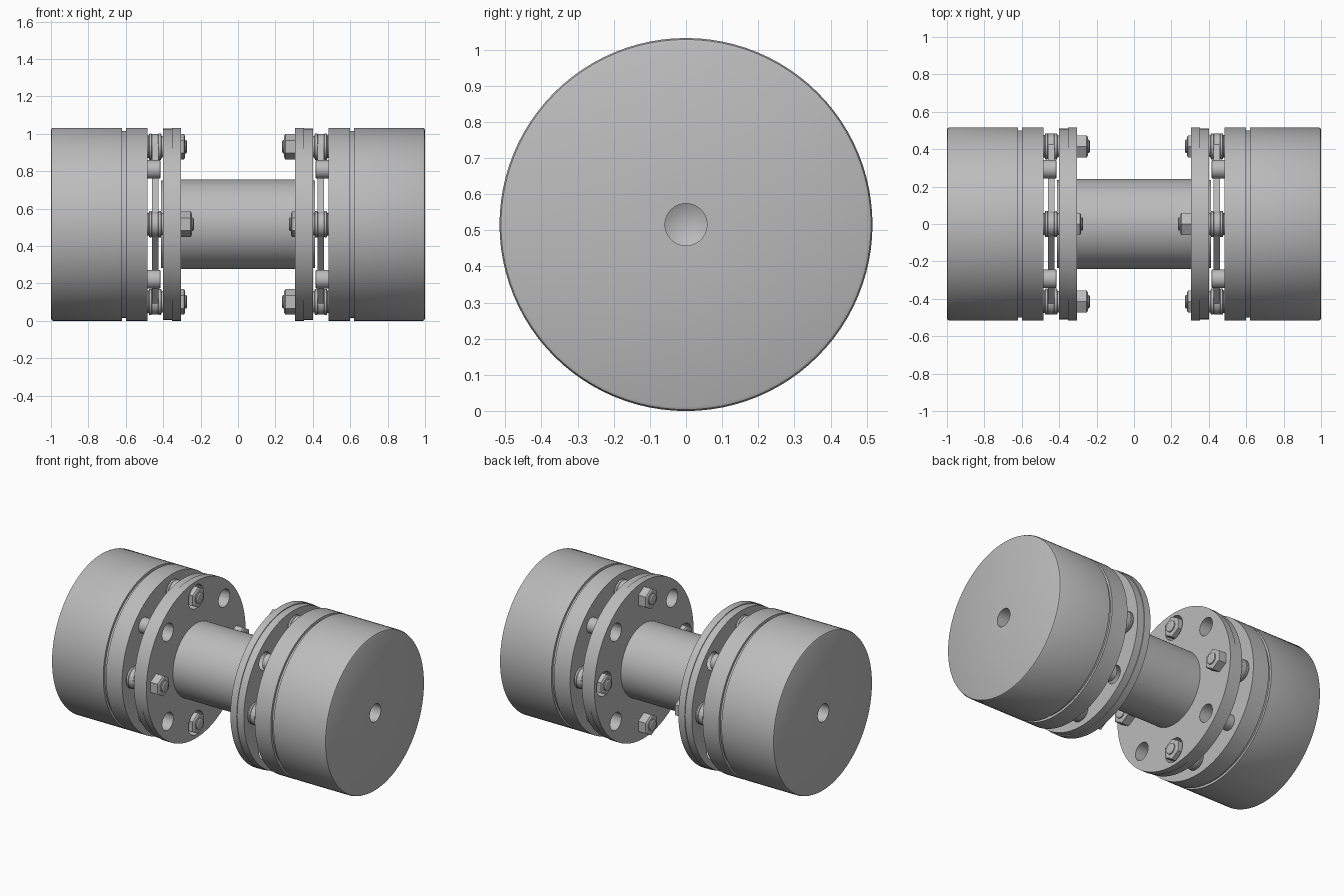
import bpy, bmesh, math
from mathutils import Matrix, Vector

cube = bpy.data.objects.get("Cube")
if cube:
    bpy.data.objects.remove(cube)

R = 0.516          # outer radius, also the height of the shaft axis
BOLT_R = 0.415     # bolt circle radius

steel = bpy.data.materials.new("steel_grey")
steel.use_nodes = True
steel.diffuse_color = (0.5, 0.5, 0.5, 1)
steel.node_tree.nodes["Principled BSDF"].inputs["Base Color"].default_value = (0.5, 0.5, 0.5, 1)


def finish(name, bm):
    """Turn a bmesh into a shaded object."""
    bmesh.ops.recalc_face_normals(bm, faces=bm.faces)
    mesh = bpy.data.meshes.new(name)
    bm.to_mesh(mesh)
    bm.free()
    mesh.materials.append(steel)
    obj = bpy.data.objects.new(name, mesh)
    bpy.context.collection.objects.link(obj)
    return obj


def smooth(obj):
    bpy.ops.object.select_all(action="DESELECT")
    obj.select_set(True)
    bpy.context.view_layer.objects.active = obj
    bpy.ops.object.shade_smooth_by_angle(angle=math.radians(30))


def lathe(bm, profile, side=1, y=0, z=0, steps=96, closed=False):
    """Spin (x, radius) points round an axis parallel to x."""
    pts = [bm.verts.new((side * x, y, R + z + r)) for x, r in profile]
    pairs = list(zip(pts, pts[1:] + pts[:1])) if closed else list(zip(pts, pts[1:]))
    edges = [bm.edges.new(p) for p in pairs]
    bmesh.ops.spin(bm, geom=pts + edges, cent=(0, y, R + z), axis=(1, 0, 0),
                   angle=math.tau, steps=steps, use_duplicate=False)
    bmesh.ops.remove_doubles(bm, verts=bm.verts, dist=1e-5)


def rod(bm, x0, x1, r, side, y, z, steps=32, bevel=0.0):
    """Solid round or hexagonal bar, chamfered at its x0 end."""
    lathe(bm, [(x0, 0), (x0, r - bevel), (x0 + bevel * 0.6, r), (x1, r), (x1, 0)]
          if bevel else [(x0, 0), (x0, r), (x1, r), (x1, 0)], side, y, z, steps)


def around(offset):
    """Four places on the bolt circle."""
    for i in range(4):
        a = offset + i * math.pi / 2
        yield i, BOLT_R * math.cos(a), BOLT_R * math.sin(a)


# Tube joining the two spacer flanges
bm = bmesh.new()
lathe(bm, [(-0.32, 0.24), (0.32, 0.24), (0.32, 0.19), (-0.32, 0.19)], closed=True)
smooth(finish("spacer_tube", bm))

for side, label in ((-1, "right"), (1, "left")):
    # Even positions lie on +-y, odd ones on +-z; nuts alternate between ends
    recessed = 1 if side < 0 else 0

    # Hub with rounded end, thin groove and drilled centre
    bm = bmesh.new()
    lathe(bm, [(0.82, 0), (0.85, 0.058), (1.0, 0.058), (1.0, R - 0.012),
               (0.996, R - 0.004), (0.988, R), (0.62, R), (0.62, R - 0.016),
               (0.6, R - 0.016), (0.6, R), (0.483, R), (0.483, 0)], side)
    smooth(finish(label + "_hub", bm))

    # Spacer flange with a slight rim step and a low inner boss
    bm = bmesh.new()
    lathe(bm, [(0.306, 0.19), (0.306, R), (0.352, R), (0.352, R - 0.005),
               (0.4, R - 0.005), (0.4, 0.235), (0.412, 0.235), (0.412, 0.19)],
          side, closed=True)
    flange = finish(label + "_spacer_flange", bm)

    # Drill clearance holes and nut recesses
    bm = bmesh.new()
    for _, y, z in around(math.pi / 4):
        rod(bm, 0.25, 0.45, 0.058, side, y, z)
    for i, y, z in around(0):
        if i % 2 == recessed:
            rod(bm, 0.25, 0.37, 0.078, side, y, z)
    cutter = finish("hole_cutter", bm)
    cutter.hide_render = True
    mod = flange.modifiers.new("holes", "BOOLEAN")
    mod.object, mod.solver = cutter, "EXACT"
    smooth(flange)
    bpy.ops.object.modifier_apply(modifier=mod.name)
    bpy.data.objects.remove(cutter)
    smooth(flange)

    # Flexible plate: four straight links between neighbouring bolts
    bm = bmesh.new()
    corners = [Vector((side * 0.443, y, R + z)) for _, y, z in around(0)]
    for a, b in zip(corners, corners[1:] + corners[:1]):
        d = b - a
        turn = Matrix.Rotation(math.atan2(d.z, d.y), 4, "X")
        bmesh.ops.create_cube(bm, size=1, matrix=Matrix.Translation((a + b) / 2) @ turn
                              @ Matrix.Diagonal((0.034, d.length, 0.11, 1)))
    for _, y, z in around(0):
        rod(bm, 0.427, 0.459, 0.068, side, y, z)
    smooth(finish(label + "_flexible_plate", bm))

    # Hub pins facing the clearance holes
    bm = bmesh.new()
    for _, y, z in around(math.pi / 4):
        rod(bm, 0.415, 0.49, 0.05, side, y, z, bevel=0.004)
    smooth(finish(label + "_hub_pins", bm))

    # Bolts, washers and collars
    bm = bmesh.new()
    nuts = bmesh.new()
    for i, y, z in around(0):
        drop = 0.036 if i % 2 == recessed else 0
        rod(bm, 0.236 + drop, 0.49, 0.036, side, y, z, bevel=0.008)
        lathe(bm, [(0.395, 0), (0.395, 0.058), (0.408, 0.058), (0.412, 0.07),
                   (0.424, 0.07), (0.43, 0.06), (0.456, 0.06), (0.462, 0.07),
                   (0.474, 0.07), (0.478, 0.06), (0.485, 0.06), (0.485, 0)],
              side, y, z, 32)
        rod(nuts, 0.247 + drop, 0.31 + drop, 0.068, side, y, z, 6, 0.01)
    smooth(finish(label + "_bolts", bm))
    finish(label + "_nuts", nuts)
